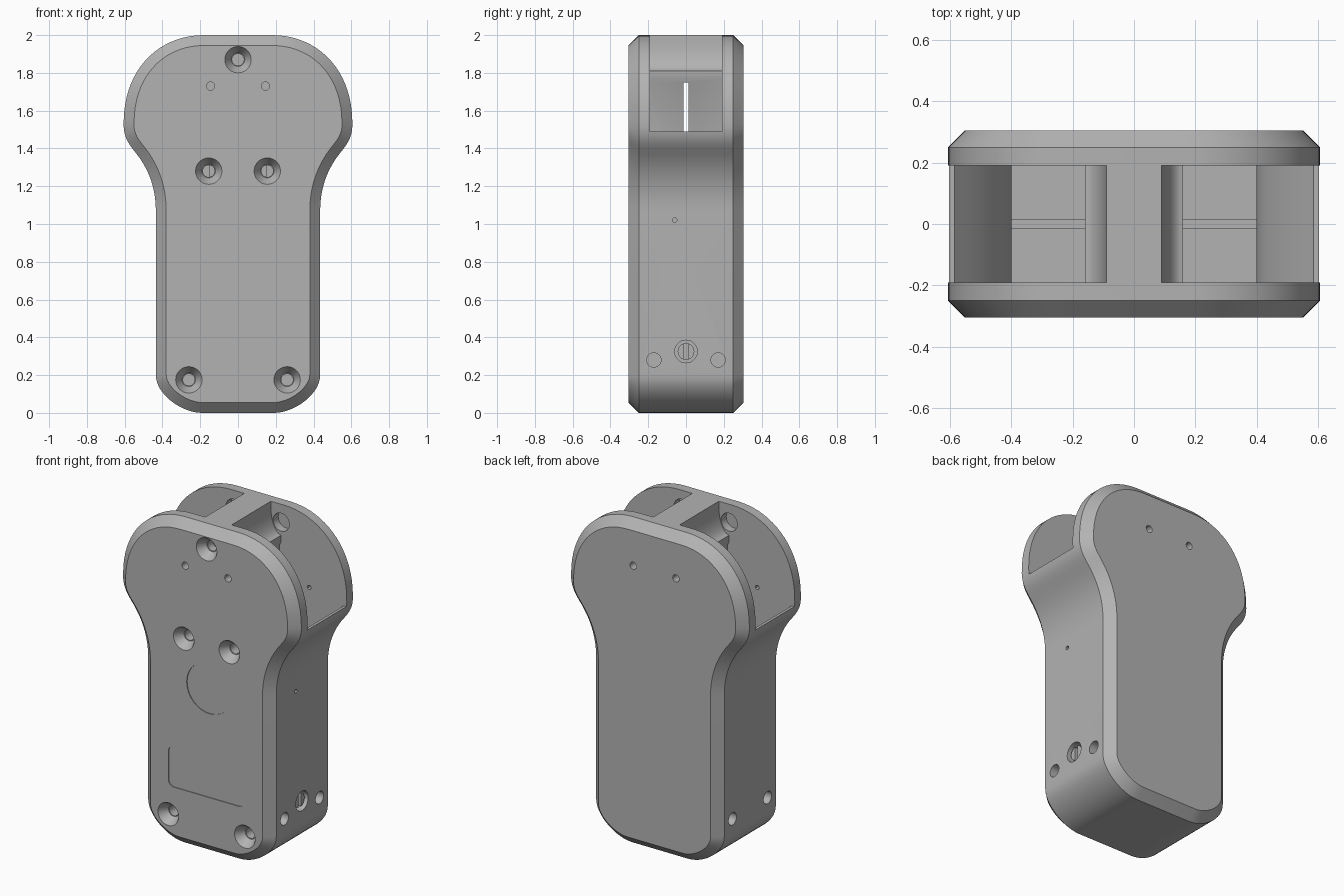
import bpy, bmesh, math
from mathutils import Vector
from mathutils.geometry import interpolate_bezier

cube = bpy.data.objects.get("Cube")
if cube:
    bpy.data.objects.remove(cube, do_unlink=True)

grey = bpy.data.materials.new("plain grey")
grey.use_nodes = True
grey.diffuse_color = (0.45, 0.45, 0.45, 1)
grey.node_tree.nodes["Principled BSDF"].inputs["Base Color"].default_value = (0.45, 0.45, 0.45, 1)


def loft(name, rings):
    """Closed solid through matching (y, [(x, z), ...]) rings."""
    bm = bmesh.new()
    loops = [[bm.verts.new((x, y, z)) for x, z in pts] for y, pts in rings]
    n = len(loops[0])
    for a, b in zip(loops, loops[1:]):
        for i in range(n):
            j = (i + 1) % n
            bm.faces.new((a[i], a[j], b[j], b[i]))
    bm.faces.new(loops[0])
    bm.faces.new(loops[-1])
    bmesh.ops.recalc_face_normals(bm, faces=bm.faces)
    mesh = bpy.data.meshes.new(name)
    bm.to_mesh(mesh)
    bm.free()
    mesh.materials.append(grey)
    ob = bpy.data.objects.new(name, mesh)
    bpy.context.collection.objects.link(ob)
    return ob


def prism(name, pts, y0, y1):
    return loft(name, [(y0, pts), (y1, pts)])


def circle(x, z, r, n=28):
    return [(x + r * math.cos(math.tau * i / n), z + r * math.sin(math.tau * i / n)) for i in range(n)]


def curve(a, b, c, d, n=14):
    pts = interpolate_bezier(*[Vector((*p, 0)) for p in (a, b, c, d)], n)
    return [(p.x, p.y) for p in pts]


def inset(pts, amount):
    """Move a clockwise outline inwards along its corner normals."""
    out = []
    for i, p in enumerate(pts):
        p = Vector(p)
        e1 = (p - Vector(pts[i - 1])).normalized()
        e2 = (Vector(pts[(i + 1) % len(pts)]) - p).normalized()
        n1, n2 = Vector((e1.y, -e1.x)), Vector((e2.y, -e2.x))
        out.append(tuple(p + (n1 + n2) * amount / (1 + n1.dot(n2))))
    return out


def cut(target, cutter):
    cutter.hide_render = True
    mod = target.modifiers.new("cut", "BOOLEAN")
    mod.operation = "DIFFERENCE"
    mod.solver = "EXACT"
    mod.object = cutter
    bpy.context.view_layer.objects.active = target
    bpy.ops.object.modifier_apply(modifier=mod.name)
    bpy.data.objects.remove(cutter, do_unlink=True)


def sideways(ob, y):
    """Turn a prism made along y so that it runs along x, at the given y."""
    for v in ob.data.vertices:
        x, d, z = v.co
        v.co = (-d, y + x, z)
    return ob


# Body: rounded head, waist and handle, with bevelled front and back rims
half = curve((0.18, 2.0), (0.42, 2.0), (0.60, 1.82), (0.605, 1.55), 20)
half += curve((0.605, 1.55), (0.612, 1.46), (0.575, 1.42), (0.54, 1.375), 10)[1:]
half += curve((0.54, 1.375), (0.48, 1.30), (0.435, 1.2), (0.435, 1.07))[1:]
half += curve((0.435, 0.2), (0.435, 0.1), (0.30, 0.0), (0.19, 0.0))
outline = half + [(-x, z) for x, z in reversed(half)]
rim = inset(outline, 0.055)
body = loft("body", [(-0.305, rim), (-0.25, outline), (0.25, outline), (0.305, rim)])

# Head pockets on both sides of the central rib
fillet = [(0.16 - 0.07 * math.cos(t), 1.97 - 0.16 * math.sin(t))
          for t in [math.pi / 2 * i / 10 for i in range(11)]]
pocket = [(0.09, 2.1)] + fillet + [
    (0.16, 1.77), (0.15, 1.75), (0.15, 1.1), (0.40, 1.1), (0.40, 1.2), (0.43, 1.27),
    (0.49, 1.37), (0.535, 1.43), (0.585, 1.49), (0.8, 1.49), (0.8, 2.1)]
for s in (1, -1):
    cut(body, prism("pocket", [(s * x, z) for x, z in pocket], -0.19, 0.19))

# Narrow slot through the rib and pocket floors
cut(body, prism("slot", [(-0.4, 1.05), (0.4, 1.05), (0.4, 1.75), (-0.4, 1.75)], -0.013, 0.013))

# Countersunk screw holes in the front
for x, z in [(0, 1.87), (-0.155, 1.28), (0.155, 1.28), (-0.26, 0.175), (0.26, 0.175)]:
    cut(body, loft("screw_sink", [(-0.32, circle(x, z, 0.07)), (-0.305, circle(x, z, 0.07)),
                                  (-0.25, circle(x, z, 0.036))]))
    cut(body, prism("screw_hole", circle(x, z, 0.031), -0.27, -0.12 if z < 1.8 else -0.2))

for s in (1, -1):
    # Pin holes on front and back, and recesses on the pocket walls
    for f in (1, -1):
        cut(body, prism("pin_hole", circle(s * 0.145, 1.73, 0.022, 16), f * 0.23, f * 0.35))
        cut(body, prism("wall_recess", circle(s * 0.16, 1.89, 0.055), f * 0.17, f * 0.24))
        cut(body, prism("wall_pin_hole", circle(s * 0.35, 1.54, 0.013, 12), f * 0.17, f * 0.23))
        # Round holes low on the sides
        cut(body, sideways(prism("side_hole", circle(0, 0.28, 0.038), s * 0.34, s * 0.5), f * 0.17))

# Socket and tiny hole on the left side
cut(body, sideways(prism("socket", circle(0, 0.325, 0.06), -0.38, -0.5), 0))
cut(body, sideways(prism("tiny_hole", circle(0, 1.02, 0.012, 12), -0.38, -0.5), -0.06))
plug = sideways(prism("slotted_plug", circle(0, 0.325, 0.044), -0.37, -0.42), 0)
cut(plug, sideways(prism("plug_slot", [(-0.012, 0.25), (0.012, 0.25), (0.012, 0.4), (-0.012, 0.4)],
                         -0.39, -0.5), 0))

# Shallow round and rectangular recesses on the front
cut(body, prism("round_recess", circle(0.02, 1.02, 0.155, 48), -0.35, -0.3))
corners = [(0.22, 0.56, 0), (-0.22, 0.56, 1), (-0.22, 0.39, 2), (0.22, 0.39, 3)]
panel = [(x + 0.04 * math.cos(a), z + 0.04 * math.sin(a))
         for x, z, q in corners for a in [math.pi / 2 * (q + i / 6) for i in range(7)]]
cut(body, prism("panel_recess", panel, -0.35, -0.3))

# Smooth curves with crisp edges
for ob in (body, plug):
    bpy.ops.object.select_all(action="DESELECT")
    ob.select_set(True)
    bpy.context.view_layer.objects.active = ob
    bpy.ops.object.shade_smooth_by_angle(angle=math.radians(30))
